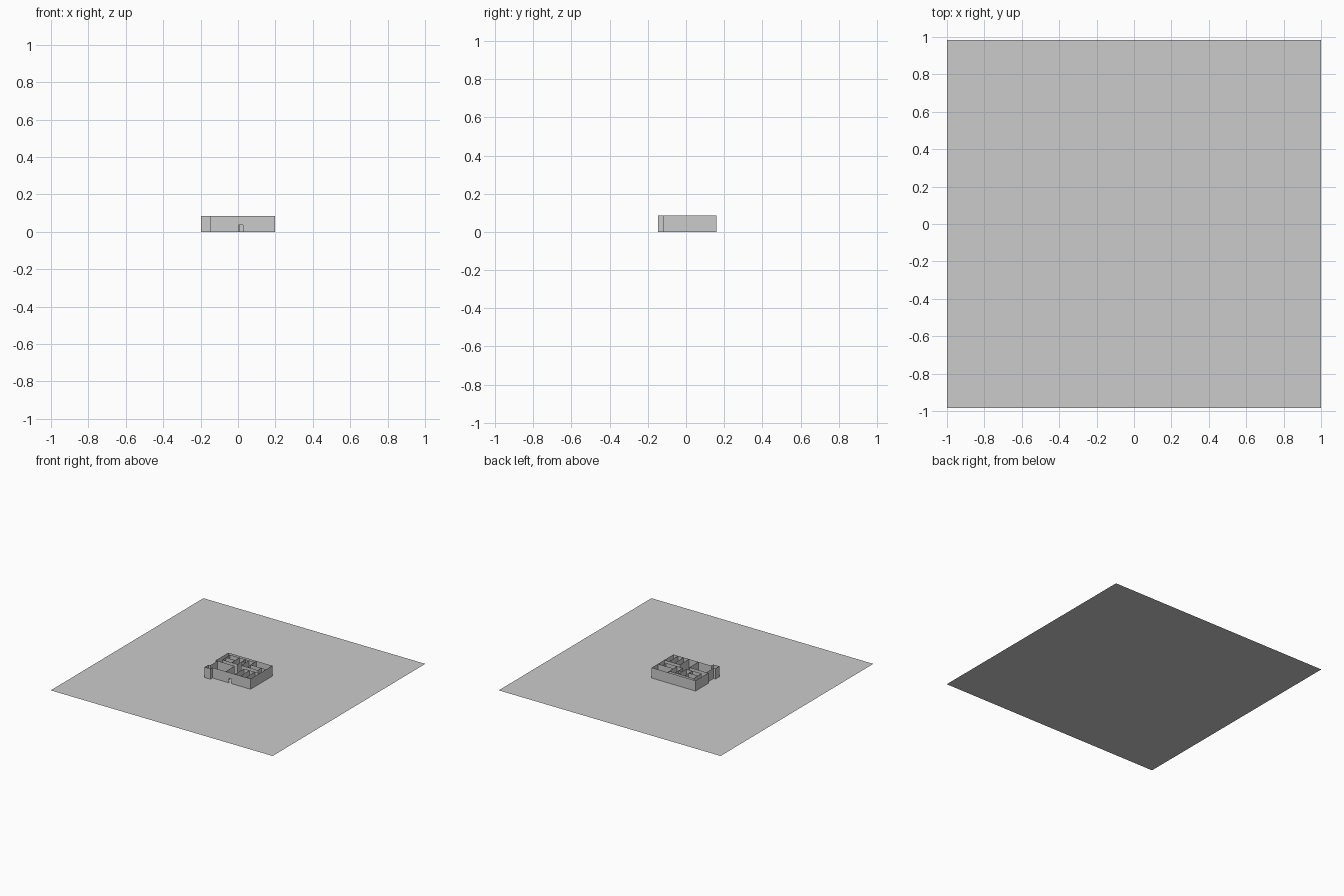
import bpy, bmesh

if "Cube" in bpy.data.objects:
    bpy.data.objects.remove(bpy.data.objects["Cube"])

H = 0.085          # wall height
DOOR_H = 0.036     # entrance height


def finish(bm, name):
    me = bpy.data.meshes.new(name)
    bm.to_mesh(me)
    bm.free()
    ob = bpy.data.objects.new(name, me)
    bpy.context.collection.objects.link(ob)
    return ob


def walls(name, paths, z0=0.0, z1=H):
    """Thin upright walls following floor-plan polylines."""
    bm = bmesh.new()
    for path in paths:
        low = [bm.verts.new((x, y, z0)) for x, y in path]
        top = [bm.verts.new((x, y, z1)) for x, y in path]
        for i in range(len(path) - 1):
            bm.faces.new((low[i], low[i + 1], top[i + 1], top[i]))
    return finish(bm, name)


# Flat site slab
bm = bmesh.new()
bm.faces.new([bm.verts.new((x, y, 0)) for x, y in
              ((-1, -0.983), (1, -0.983), (1, 0.983), (-1, 0.983))])
finish(bm, "site_plane")

# Outer shell, starting and ending at the entrance
L, R, B, F = -0.198, 0.198, 0.159, -0.121
walls("outer_walls", [[
    (0.027, F), (R, F), (R, B), (L, B), (L, -0.004), (-0.181, -0.004),
    (-0.181, -0.097), (L, -0.097), (L, -0.147), (-0.145, -0.147),
    (-0.145, F), (0.003, F)]])
walls("entrance_lintel", [[(0.003, F), (0.027, F)]], DOOR_H, H)

# Rear rooms
IB, M = 0.135, 0.033
walls("rear_room_walls", [
    [(-0.027, M), (-0.165, M), (-0.165, IB), (0.057, IB)],
    [(0.057, B), (0.057, M)],
    [(-0.165, 0.08), (-0.08, 0.08)],
    [(-0.08, IB), (-0.08, M)],
    [(-0.027, IB), (-0.027, M)],
    [(0.006, IB), (0.006, M)],
    [(-0.027, 0.09), (0.006, 0.09)],
    [(0.006, M), (0.057, M)],
    [(0.057, M), (0.155, M), (0.155, 0.08)],
    [(0.057, 0.08), (R, 0.08)]])

# Front rooms either side of the entrance hall
C = -0.004
walls("front_room_walls",
      [[(-0.181, C), (-0.027, C), (-0.027, F)], [(0.057, F), (0.057, C), (R, C)]]
      + [[(x, C), (x, F)] for x in (0.107, 0.155)])
